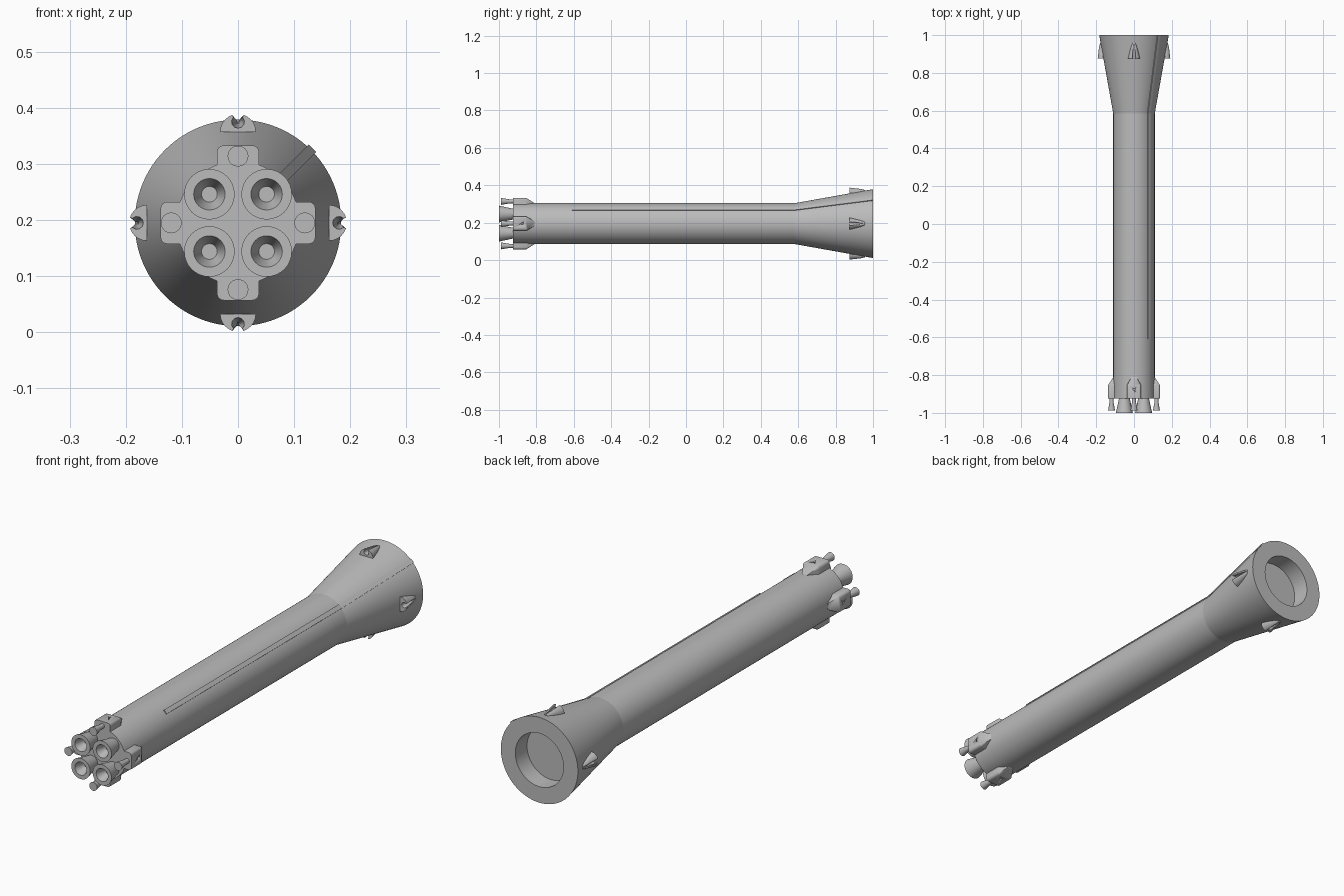
import bpy, bmesh, math
from mathutils import Matrix, Vector

if "Cube" in bpy.data.objects:
    bpy.data.objects.remove(bpy.data.objects["Cube"], do_unlink=True)

AXIS_Z = 0.195
QUARTERS = [math.radians(a) for a in (0, 90, 180, 270)]

grey = bpy.data.materials.new("hull grey")
grey.use_nodes = True
GREY = (0.5, 0.5, 0.5, 1)
grey.diffuse_color = GREY
grey.node_tree.nodes["Principled BSDF"].inputs["Base Color"].default_value = GREY


def finish(name, bm, angle=30):
    """Turn a bmesh built around the y axis into a shaded object."""
    bmesh.ops.recalc_face_normals(bm, faces=bm.faces)
    mesh = bpy.data.meshes.new(name)
    bm.to_mesh(mesh)
    bm.free()
    mesh.materials.append(grey)
    obj = bpy.data.objects.new(name, mesh)
    obj.location.z = AXIS_Z
    bpy.context.collection.objects.link(obj)
    bpy.ops.object.select_all(action='DESELECT')
    obj.select_set(True)
    bpy.context.view_layer.objects.active = obj
    bpy.ops.object.shade_smooth_by_angle(angle=math.radians(angle))
    return obj


def lathe(bm, profile, centre=(0, 0), sides=32):
    """Revolve (radius, y) points about a line parallel to y."""
    rings = []
    for r, y in profile:
        ring = []
        for i in range(sides):
            a = math.tau * i / sides
            ring.append(bm.verts.new((centre[0] + r * math.cos(a), y, centre[1] + r * math.sin(a))))
        rings.append(ring)
    for a, b in zip(rings, rings[1:]):
        for i in range(sides):
            j = (i + 1) % sides
            bm.faces.new((a[i], a[j], b[j], b[i]))
    bm.faces.new(rings[0])
    bm.faces.new(rings[-1])


def loft(bm, sections):
    """Skin a run of equal-length closed sections and cap the ends."""
    rings = [[bm.verts.new(p) for p in s] for s in sections]
    for a, b in zip(rings, rings[1:]):
        for i in range(len(a)):
            j = (i + 1) % len(a)
            bm.faces.new((a[i], a[j], b[j], b[i]))
    bm.faces.new(rings[0])
    bm.faces.new(rings[-1])


def spun(bm, turn):
    bmesh.ops.rotate(bm, verts=bm.verts, cent=(0, 0, 0), matrix=Matrix.Rotation(turn, 3, 'Y'))


# Tube, flared skirt and recessed rear opening
bm = bmesh.new()
lathe(bm, [(0.11, -0.925), (0.11, 0.585), (0.184, 1), (0.115, 1), (0.115, 0.92)], sides=96)
finish("body", bm, 8)

# Cable duct following the tube and flare
bm = bmesh.new()
loft(bm, [[(s * 0.0095, y, r) for s, r in ((-1, low), (1, low), (1, top), (-1, top))]
          for y, low, top in ((-0.61, 0.1, 0.114), (0.585, 0.1, 0.114), (1, 0.174, 0.188))])
spun(bm, math.radians(45))
finish("cable_duct", bm, 5)

# Four main engine bells
bm = bmesh.new()
for x in (-0.051, 0.051):
    for z in (-0.051, 0.051):
        lathe(bm, [(0.028, -0.92), (0.034, -0.95), (0.045, -1), (0.028, -1), (0.014, -0.955)], (x, z))
finish("main_engines", bm)

# Four steering engine bells
bm = bmesh.new()
for turn in QUARTERS:
    lathe(bm, [(0.01, -0.92), (0.011, -0.945), (0.0185, -0.988)],
          (0.119 * math.sin(turn), 0.119 * math.cos(turn)), 24)
finish("steering_engines", bm)

# Port cutter for the steering pods
bm = bmesh.new()
for turn in QUARTERS:
    where = Matrix.Rotation(turn, 4, 'Y') @ Matrix.Translation((0, -0.876, 0.138))
    bmesh.ops.create_cone(bm, cap_ends=True, segments=16, radius1=0.005, radius2=0.005,
                          depth=0.02, matrix=where)
cutter = finish("port_cutter", bm)
cutter.hide_render = True
cutter.hide_viewport = True

# Steering pods: rounded housings with a wedge nose
for turn, side in zip(QUARTERS, ("top", "left", "bottom", "right")):
    bm = bmesh.new()
    corners = [(0.0375, -0.925, 0.08), (0.0375, -0.85, 0.08), (0.013, -0.81, 0.08),
               (0.0375, -0.925, 0.138), (0.0375, -0.855, 0.138), (0.013, -0.81, 0.11)]
    verts = [bm.verts.new((s * x, y, z)) for s in (-1, 1) for x, y, z in corners]
    bmesh.ops.convex_hull(bm, input=verts)
    bmesh.ops.dissolve_limit(bm, angle_limit=0.02, verts=bm.verts, edges=bm.edges)
    long_edges = [e for e in bm.edges
                  if all(v.co.z > 0.13 and abs(v.co.x) > 0.03 for v in e.verts)
                  and abs(e.verts[0].co.x - e.verts[1].co.x) < 0.01]
    bmesh.ops.bevel(bm, geom=long_edges, offset=0.012, segments=4, profile=0.5, affect='EDGES')
    spun(bm, turn)
    pod = finish(side + "_steering_pod", bm)
    cut = pod.modifiers.new("port", 'BOOLEAN')
    cut.operation = 'DIFFERENCE'
    cut.solver = 'EXACT'
    cut.object = cutter


def fairing_section(y, base, radius, groove):
    """Half-round section with a keyhole groove along its crown."""
    outer = [math.radians(a) for a in (0, 15, 30, 45, 60, 72)]
    right = [(radius * math.cos(a), base + radius * math.sin(a)) for a in outer]
    hub = base + radius - groove * 1.2
    right += [(groove * math.cos(a), hub + groove * math.sin(a))
              for a in map(math.radians, (45, 10, -25, -60))]
    pts = right + [(0, hub - groove)] + [(-x, z) for x, z in reversed(right)]
    return [(x, y, z) for x, z in pts]


# Grooved thruster fairings on the flare
bm = bmesh.new()
for turn in QUARTERS:
    part = bmesh.new()
    loft(part, [fairing_section(0.875, 0.162, 0.032, 0.0115),
                fairing_section(0.935, 0.169, 0.017, 0.004),
                fairing_section(0.957, 0.171, 0.009, 0.001)])
    spun(part, turn)
    temp = bpy.data.meshes.new("fairing_part")
    part.to_mesh(temp)
    part.free()
    bm.from_mesh(temp)
    bpy.data.meshes.remove(temp)
finish("thruster_fairings", bm, 40)
